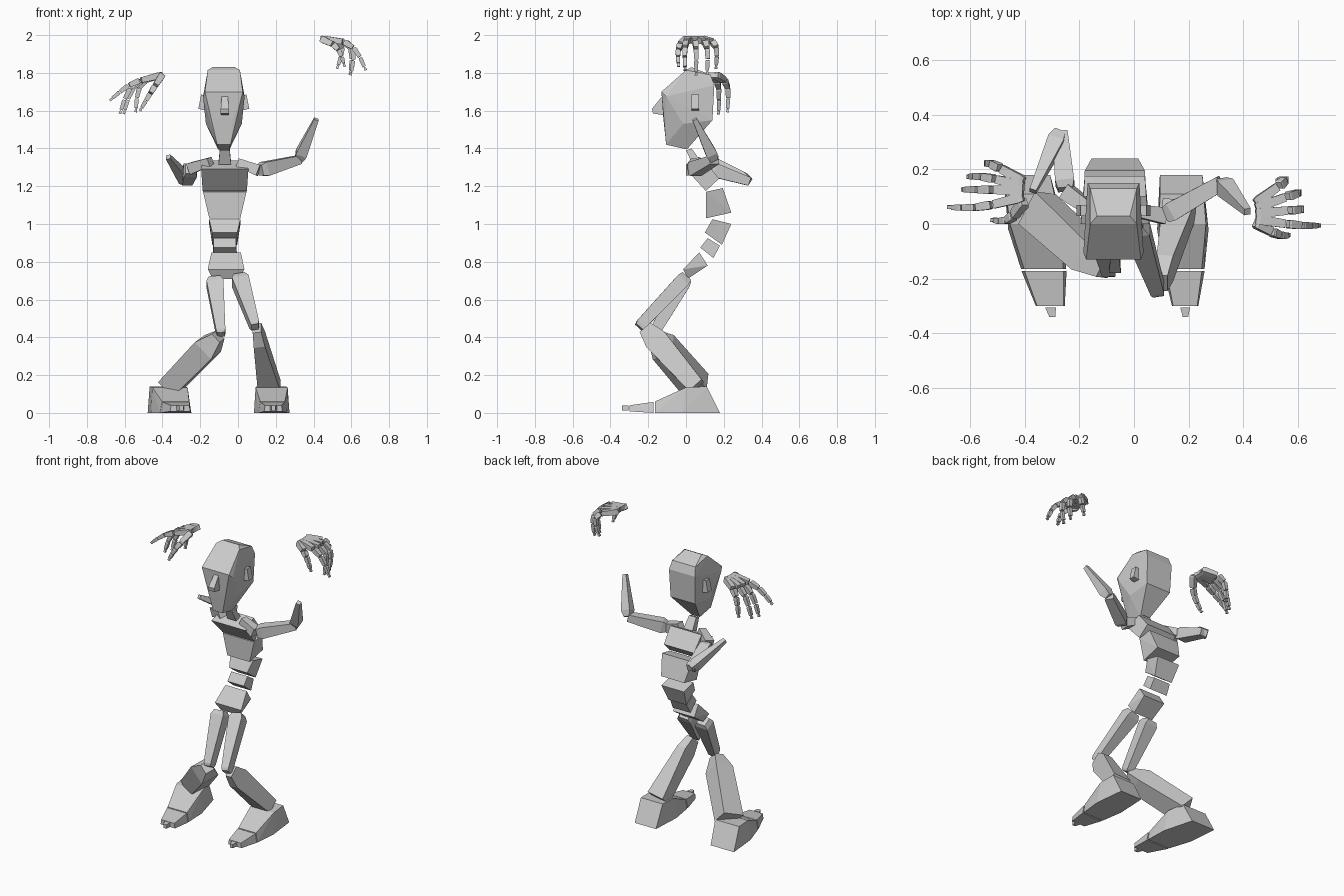
import bpy, bmesh
from mathutils import Vector


def hull(name, pts):
    """Flat-faced convex block around a handful of points."""
    bm = bmesh.new()
    for p in pts:
        bm.verts.new(p)
    bmesh.ops.convex_hull(bm, input=bm.verts)
    loose = [v for v in bm.verts if not v.link_faces]
    bmesh.ops.delete(bm, geom=loose, context='VERTS')
    bmesh.ops.dissolve_limit(bm, angle_limit=0.01, verts=bm.verts, edges=bm.edges)
    bmesh.ops.recalc_face_normals(bm, faces=bm.faces)
    me = bpy.data.meshes.new(name)
    bm.to_mesh(me)
    bm.free()
    ob = bpy.data.objects.new(name, me)
    bpy.context.collection.objects.link(ob)


def slab(name, prof, cx=-0.07):
    """Side profile of (y, z, half width) mirrored about x = cx."""
    hull(name, [(cx + s * w, y, z) for y, z, w in prof for s in (-1, 1)])


def limb(name, a, b, sections, ref=(1, 0, 0)):
    """Four-sided bone from a to b; sections are (t, width, depth)."""
    a, b = Vector(a), Vector(b)
    d = (b - a).normalized()
    u = Vector(ref)
    u = (u - d * u.dot(d)).normalized()
    v = d.cross(u)
    hull(name, [a.lerp(b, t) + u * w / 2 * i + v * h / 2 * j
                for t, w, h in sections for i in (-1, 1) for j in (-1, 1)])


def finger(name, wrist, knuckle, tip):
    """Palm bone, then three phalanges following a curve down to the tip."""
    ctrl = knuckle + (knuckle - wrist) * 0.5
    path = [wrist] + [knuckle.lerp(ctrl, t).lerp(ctrl.lerp(tip, t), t) for t in (0, 0.45, 0.77, 1)]
    for i, (a, b) in enumerate(zip(path, path[1:])):
        w = 0.036 * (1 - 0.13 * i)
        limb(f"{name}_{i + 1}", a.lerp(b, 0.04), a.lerp(b, 0.94),
             [(0, w * 0.8, w * 0.8), (0.15, w, w), (1, w * 0.85, w * 0.8)], (0, 1, 0))
    limb(name + "_tip", b, b + (b - a).normalized() * 0.018, [(0, 0.01, 0.01), (1, 0.015, 0.015)], (0, 1, 0))


def hand(side, wrist, drop, fingers):
    """Fan of fingers; each is (knuckle y, knuckle x, tip x, tip z)."""
    for part, (y, kx, tx, tz) in zip(("little", "ring", "middle", "index", "thumb"), fingers):
        root = Vector((wrist[0], wrist[1] + (y - wrist[1]) * 0.4, wrist[2]))
        fall = drop * (2 if part == "thumb" else 1)
        finger(f"{side}_{part}", root, Vector((kx, y, wrist[2] - fall)),
               Vector((tx, y + (y - root.y) * 0.3, tz)))


def foot(side, cx, skew, k):
    """Wedge foot, toe block and toe tip, swung sideways by skew."""
    def block(part, rows):
        hull(f"{side}_{part}", [(cx - skew * y + s * k * w, y, z) for y, z, w in rows for s in (-1, 1)])
    block("foot", [(0.18, 0, 0.078), (-0.02, 0, 0.094), (-0.165, 0, 0.075),
                   (-0.165, 0.06, 0.065), (0.11, 0.14, 0.08), (0, 0.135, 0.085)])
    block("toes", [(-0.172, 0, 0.075), (-0.172, 0.058, 0.065), (-0.3, 0.008, 0.048), (-0.3, 0.04, 0.044)])
    block("toe_tip", [(-0.305, 0.012, 0.018), (-0.305, 0.04, 0.018), (-0.34, 0.012, 0.01), (-0.34, 0.038, 0.01)])


# Head, nose, ears
slab("head", [(0, 1.815, 0.085), (0.03, 1.83, 0.06), (0.13, 1.79, 0.085),
              (0.15, 1.735, 0.095), (-0.13, 1.7, 0.1), (-0.105, 1.675, 0.11),
              (-0.12, 1.56, 0.05), (-0.015, 1.53, 0.095), (0.14, 1.55, 0.09),
              (-0.105, 1.42, 0.035), (0.005, 1.395, 0.03)], -0.075)
slab("nose", [(-0.115, 1.69, 0.015), (-0.18, 1.61, 0.022), (-0.175, 1.585, 0.022), (-0.11, 1.575, 0.02)])
for side, s in (("right", -1), ("left", 1)):
    hull(side + "_ear", [(-0.075 + s * x, y, z) for y in (0.03, 0.07)
                         for x, z in ((0.09, 1.68), (0.12, 1.685), (0.135, 1.61), (0.09, 1.6))])

# Neck and spine blocks
slab("neck", [(0, 1.39, 0.026), (0.03, 1.4, 0.026), (0.08, 1.33, 0.033), (0.035, 1.315, 0.033)])
slab("upper_chest", [(0, 1.29, 0.125), (0.1, 1.335, 0.115), (0.175, 1.24, 0.11), (0.105, 1.175, 0.117)])
slab("lower_chest", [(0.105, 1.17, 0.115), (0.195, 1.19, 0.11), (0.24, 1.06, 0.085), (0.105, 1.03, 0.082)])
slab("abdomen", [(0.14, 1.025, 0.083), (0.24, 1, 0.083), (0.19, 0.89, 0.066), (0.1, 0.955, 0.066)])
slab("lower_spine", [(0.115, 0.925, 0.06), (0.18, 0.885, 0.06), (0.145, 0.82, 0.065), (0.075, 0.875, 0.06)])
slab("pelvis", [(0.07, 0.85, 0.078), (0.115, 0.78, 0.078), (0.01, 0.71, 0.07), (-0.015, 0.76, 0.097)], -0.063)


# Shoulders and arms
def arm(side, root, shoulder, elbow, wrist):
    limb(side + "_collar", root, shoulder, [(0, 0.045, 0.045), (1, 0.06, 0.06)], (0, 1, 0))
    limb(side + "_upper_arm", shoulder, elbow, [(0.03, 0.055, 0.055), (0.15, 0.075, 0.07), (1, 0.045, 0.055)], (0, 0, 1))
    limb(side + "_forearm", elbow, wrist, [(0, 0.04, 0.04), (0.15, 0.06, 0.06), (1, 0.025, 0.025)])


arm("left", (0, 0.05, 1.325), (0.11, 0.03, 1.283), (0.32, 0.15, 1.34), (0.415, 0.045, 1.555))
arm("right", (-0.145, 0.045, 1.33), (-0.25, 0.12, 1.295), (-0.27, 0.335, 1.225), (-0.37, 0.12, 1.355))

# Raised hands
hand("left", (0.44, 0.03, 1.98), 0.015, [(0.14, 0.53, 0.53, 1.84), (0.1, 0.56, 0.595, 1.81),
     (0.05, 0.57, 0.6, 1.805), (0, 0.56, 0.67, 1.83), (-0.03, 0.505, 0.56, 1.85)])
hand("right", (-0.4, 0.12, 1.79), 0.03, [(0.205, -0.49, -0.54, 1.61), (0.165, -0.51, -0.6, 1.6),
     (0.125, -0.52, -0.62, 1.6), (0.07, -0.52, -0.665, 1.665), (0.03, -0.44, -0.51, 1.615)])

# Legs
thigh = [(0, 0.06, 0.06), (0.08, 0.09, 0.075), (0.95, 0.05, 0.06), (1, 0.04, 0.045)]
limb("left_thigh", (0.005, 0, 0.72), (0.09, -0.25, 0.455), thigh)
limb("right_thigh", (-0.125, 0, 0.71), (-0.09, -0.175, 0.415), thigh)
limb("left_shin", (0.1, -0.215, 0.45), (0.165, 0.055, 0.14),
     [(0, 0.045, 0.075), (0.2, 0.06, 0.125), (1, 0.12, 0.09)])
limb("right_shin", (-0.105, -0.17, 0.405), (-0.355, 0.055, 0.145),
     [(0, 0.06, 0.06), (0.22, 0.12, 0.125), (1, 0.14, 0.11)], (0.6, 0.6, 0.5))

# Feet
foot("left", 0.178, 0.03, 1)
foot("right", -0.36, 0.18, 1.1)
